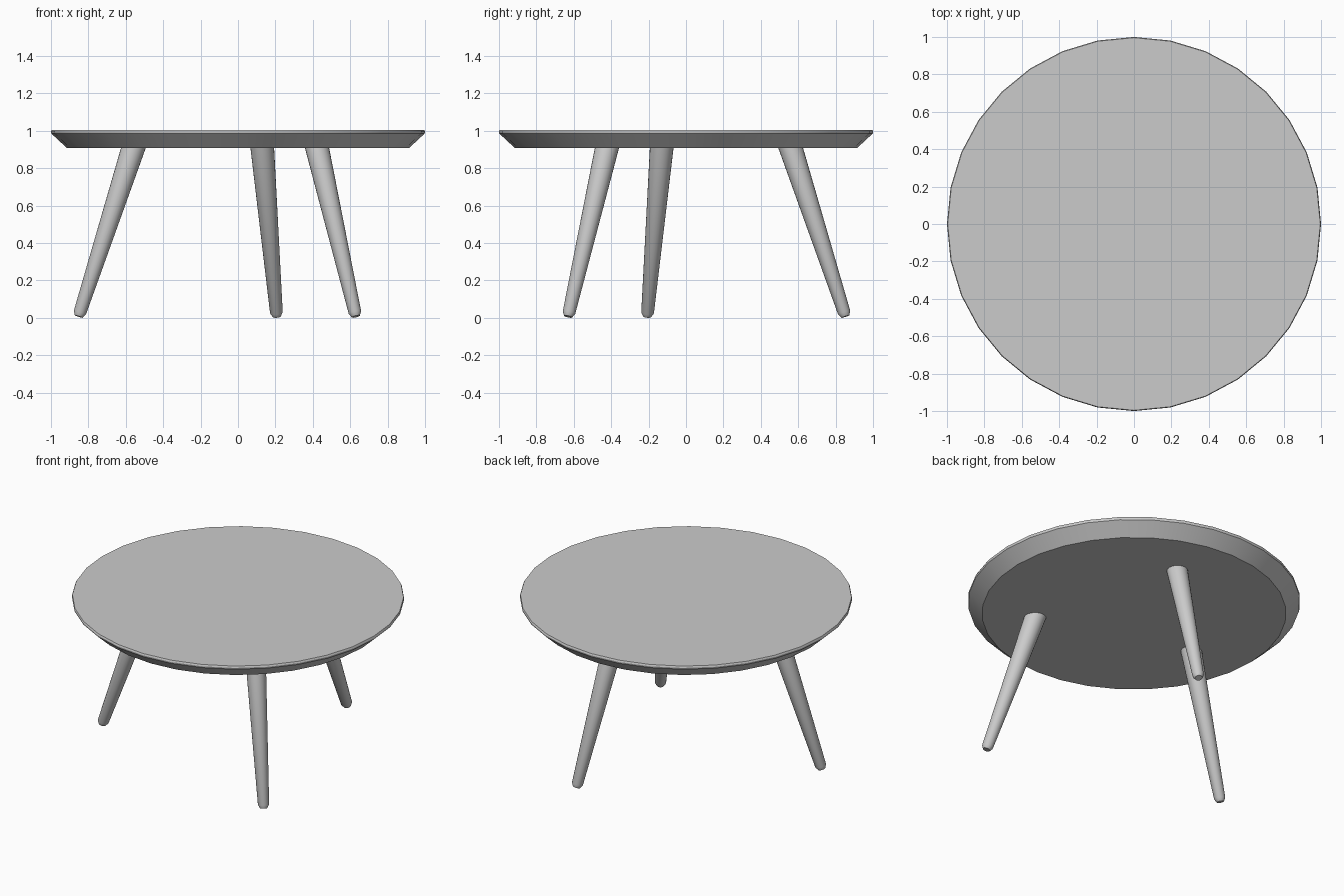
import bpy
import bmesh
import math
from mathutils import Vector

cube = bpy.data.objects.get("Cube")
if cube:
    bpy.data.objects.remove(cube, do_unlink=True)

# One plain grey for the whole table
grey = bpy.data.materials.new("plain_grey")
grey.use_nodes = True
grey.diffuse_color = (0.6, 0.6, 0.6, 1)
grey.node_tree.nodes["Principled BSDF"].inputs["Base Color"].default_value = (0.6, 0.6, 0.6, 1)


def lathe(name, profile, sides):
    """Closed solid of revolution from (radius, height) pairs, bottom to top."""
    bm = bmesh.new()
    rings = []
    for r, z in profile:
        rings.append([bm.verts.new((r * math.cos(a), r * math.sin(a), z))
                      for a in (2 * math.pi * i / sides for i in range(sides))])
    for low, high in zip(rings, rings[1:]):
        for i in range(sides):
            j = (i + 1) % sides
            bm.faces.new((low[i], low[j], high[j], high[i]))
    bm.faces.new(rings[0][::-1])
    bm.faces.new(rings[-1])
    mesh = bpy.data.meshes.new(name)
    bm.to_mesh(mesh)
    bm.free()
    mesh.materials.append(grey)
    obj = bpy.data.objects.new(name, mesh)
    bpy.context.collection.objects.link(obj)
    bpy.ops.object.select_all(action='DESELECT')
    obj.select_set(True)
    bpy.context.view_layer.objects.active = obj
    bpy.ops.object.shade_smooth_by_angle(angle=math.radians(30))
    return obj


# Round top with an undercut edge and a thin rim
lathe("table_top", [(0.915, 0.908), (0.998, 0.985), (1.0, 0.995), (0.996, 1.005)], 32)

# Tapered legs, splayed outward, each with a chamfered foot
legs = {
    "left_front_leg": ((0.63, -0.63), (0.423, -0.423)),
    "right_leg": ((-0.852, -0.207), (-0.56, -0.13)),
    "back_leg": ((0.207, 0.852), (0.13, 0.56)),
}
for name, (foot, top) in legs.items():
    start = Vector((*foot, 0.007))
    axis = Vector((*top, 0.908)) - start
    length = axis.length
    leg = lathe(name, [(0.022, 0), (0.034, 0.022), (0.064, length + 0.03)], 24)
    leg.location = start
    leg.rotation_mode = 'QUATERNION'
    leg.rotation_quaternion = axis.to_track_quat('Z', 'Y')
